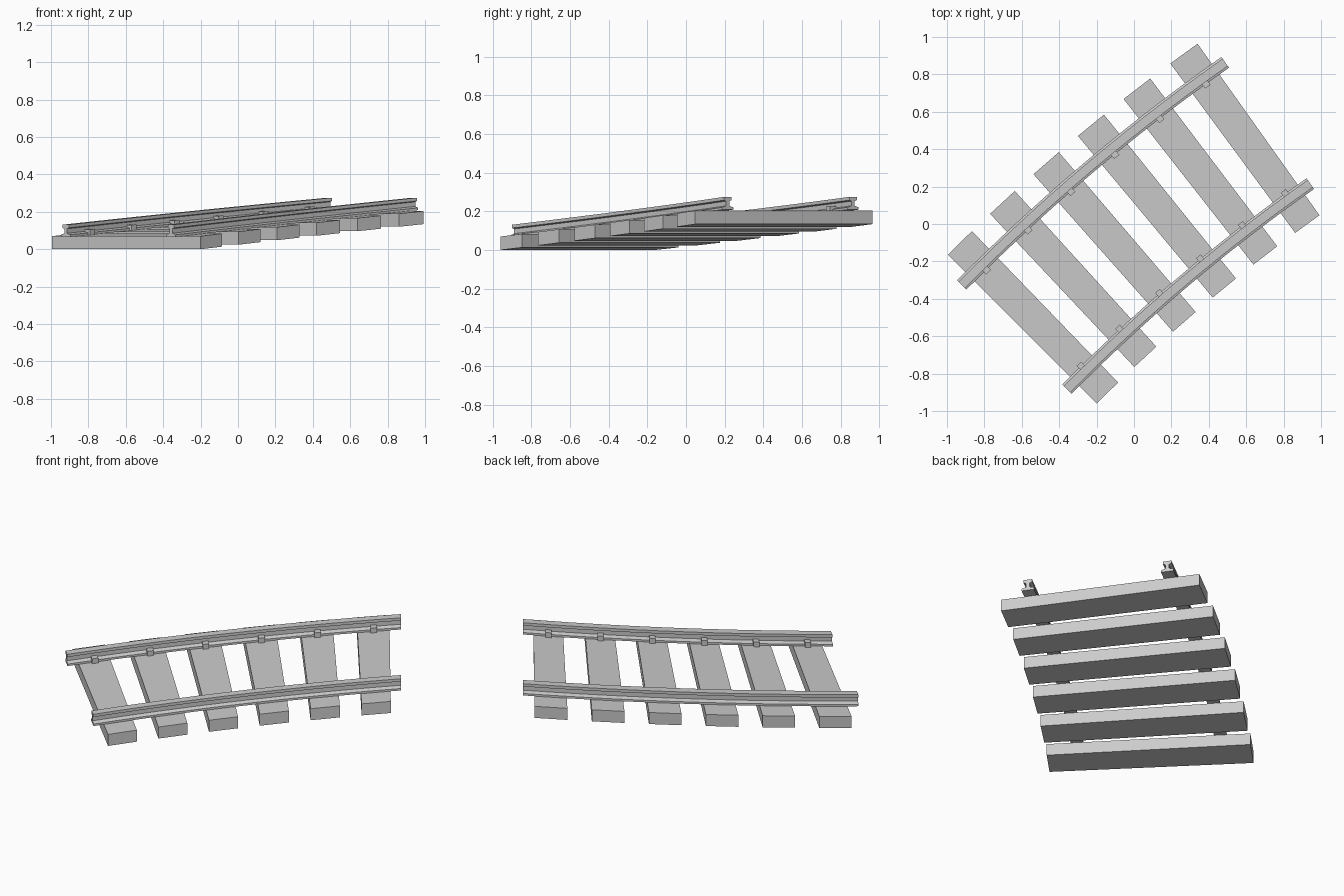
import bpy, bmesh
from math import sin, cos, radians

if "Cube" in bpy.data.objects:
    bpy.data.objects.remove(bpy.data.objects["Cube"])

R = 9.9                   # centre-line radius
MID = (0.012, -0.002)     # centre of the track in plan
HEADING = radians(40.2)   # direction of travel at the centre
SLOPE = 0.081
START = -0.83             # arc position where the slope meets the ground
SLEEPER_H = 0.07


def track(s, off, h):
    """Arc position s, offset to the left, height above the slope -> world point."""
    a = HEADING - s / R
    cx = MID[0] + R * sin(HEADING)
    cy = MID[1] - R * cos(HEADING)
    return (cx - (R + off) * sin(a), cy + (R + off) * cos(a), SLOPE * (s - START) + h)


def sweep(name, profile, stations):
    """Sweep an (offset, height) profile along the track with capped ends."""
    bm = bmesh.new()
    rings = [[bm.verts.new(track(s, o, h)) for o, h in profile] for s in stations]
    n = len(profile)
    for a, b in zip(rings, rings[1:]):
        for i in range(n):
            j = (i + 1) % n
            bm.faces.new((a[i], a[j], b[j], b[i]))
    bm.faces.new(rings[0][::-1])
    bm.faces.new(rings[-1])
    bmesh.ops.recalc_face_normals(bm, faces=bm.faces)
    mesh = bpy.data.meshes.new(name)
    bm.to_mesh(mesh)
    bm.free()
    obj = bpy.data.objects.new(name, mesh)
    bpy.context.collection.objects.link(obj)
    return obj


def rect(o0, o1, h0, h1):
    return [(o0, h0), (o1, h0), (o1, h1), (o0, h1)]


# Half of the rail section: foot, web, head
half = [(0.035, 0.0), (0.035, 0.012), (0.010, 0.020), (0.010, 0.044),
        (0.024, 0.049), (0.024, 0.066)]
section = half + [(-o, h) for o, h in reversed(half)]

GAUGE = 0.396
SEGMENTS = 14
stations = [-0.888 + 1.776 * i / SEGMENTS for i in range(SEGMENTS + 1)]
centres = [-0.7425 + 0.297 * i for i in range(6)]

# Rails
for side, label in ((1, "left"), (-1, "right")):
    sweep(f"rail_{label}",
          [(side * GAUGE + o, SLEEPER_H + h) for o, h in section], stations)

for i, s in enumerate(centres, 1):
    # Wooden sleeper
    sweep(f"sleeper_{i}", rect(-0.5625, 0.5625, 0, SLEEPER_H), (s - 0.085, s + 0.085))
    # Clips on the inner foot of each rail
    for side, label in ((1, "left"), (-1, "right")):
        sweep(f"rail_clip_{label}_{i}",
              rect(side * (GAUGE - 0.052), side * (GAUGE - 0.014),
                   SLEEPER_H - 0.005, SLEEPER_H + 0.03), (s - 0.017, s + 0.017))
